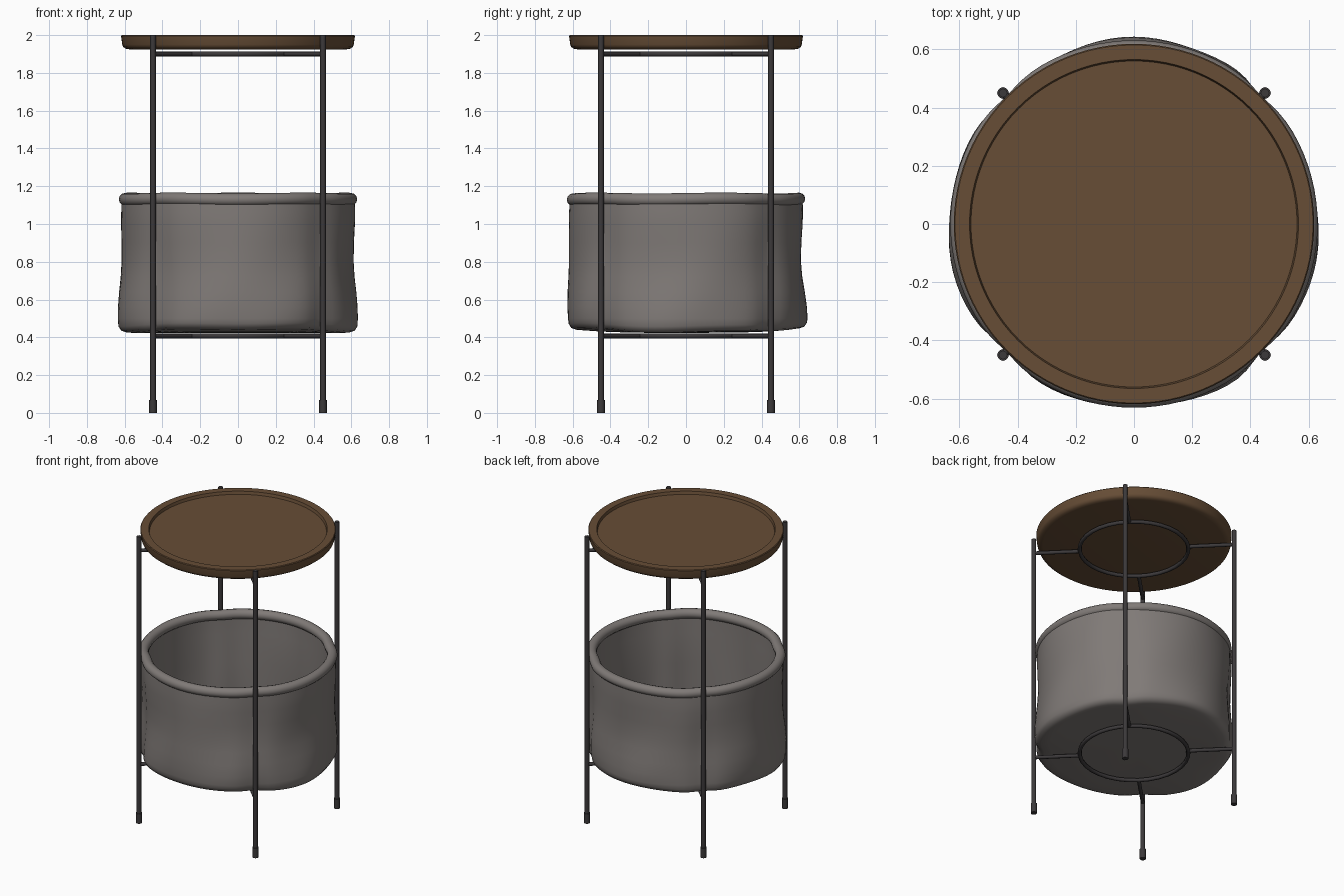
import bpy, bmesh, math
from mathutils import Vector

if "Cube" in bpy.data.objects:
    bpy.data.objects.remove(bpy.data.objects["Cube"])


def material(name, rgb):
    m = bpy.data.materials.new(name)
    m.diffuse_color = (*rgb, 1)
    m.use_nodes = True
    m.node_tree.nodes["Principled BSDF"].inputs["Base Color"].default_value = m.diffuse_color
    return m


wood = material("brown wood", (0.135, 0.075, 0.037))
metal = material("dark metal", (0.045, 0.041, 0.043))
fabric = material("grey fabric", (0.215, 0.195, 0.185))


def finish(bm, name, mat, angle=40):
    bmesh.ops.recalc_face_normals(bm, faces=bm.faces)
    me = bpy.data.meshes.new(name)
    bm.to_mesh(me)
    bm.free()
    me.materials.append(mat)
    ob = bpy.data.objects.new(name, me)
    bpy.context.collection.objects.link(ob)
    bpy.ops.object.select_all(action='DESELECT')
    ob.select_set(True)
    bpy.context.view_layer.objects.active = ob
    bpy.ops.object.shade_smooth_by_angle(angle=math.radians(angle))
    return ob


def lathe(name, profile, mat, n=64, closed=False, warp=None, angle=40):
    """Spin (radius, z) points round z; warp(a, r, z) may bend them."""
    bm = bmesh.new()
    rings = []
    for r, z in profile:
        if r == 0:
            rings.append([bm.verts.new((0, 0, z))] * n)
            continue
        ring = []
        for i in range(n):
            a = 2 * math.pi * i / n
            rr, zz = warp(a, r, z) if warp else (r, z)
            ring.append(bm.verts.new((rr * math.cos(a), rr * math.sin(a), zz)))
        rings.append(ring)
    pairs = list(zip(rings, rings[1:]))
    if closed:
        pairs.append((rings[-1], rings[0]))
    for lo, hi in pairs:
        for i in range(n):
            j = (i + 1) % n
            quad = [lo[i], lo[j], hi[j], hi[i]]
            bm.faces.new(list(dict.fromkeys(quad)))
    return finish(bm, name, mat, angle)


def rod(name, p, q, r, mat, n=12):
    p, q = Vector(p), Vector(q)
    d = q - p
    bm = bmesh.new()
    bmesh.ops.create_cone(bm, cap_ends=True, segments=n, radius1=r, radius2=r, depth=d.length)
    bm.transform(d.to_track_quat('Z', 'Y').to_matrix().to_4x4())
    bmesh.ops.translate(bm, verts=bm.verts, vec=(p + q) / 2)
    return finish(bm, name, mat)


# Tray top with a raised lip
lathe("tray_top", [(0, 1.925), (0.575, 1.925), (0.595, 1.928), (0.608, 1.938),
                   (0.613, 1.95), (0.619, 1.995), (0.615, 2.0), (0.565, 2.0),
                   (0.56, 1.98), (0, 1.98)], wood, n=96, angle=35)

# Four legs with feet, and spokes to the two support rings
C = 0.45
for sx, sy, side in ((1, -1, "front_right"), (-1, -1, "front_left"),
                     (1, 1, "back_right"), (-1, 1, "back_left")):
    rod("leg_" + side, (sx * C, sy * C, 0.03), (sx * C, sy * C, 2.0), 0.015, metal)
    rod("foot_" + side, (sx * C, sy * C, 0), (sx * C, sy * C, 0.068), 0.02, metal)
    k = 0.345 * math.sqrt(0.5)
    for z, level in ((1.9, "upper"), (0.407, "lower")):
        rod("spoke_%s_%s" % (level, side), (sx * k, sy * k, z), (sx * C, sy * C, z), 0.012, metal)

for z, level in ((1.9, "upper"), (0.407, "lower")):
    tube = [(0.345 + 0.013 * math.cos(t * math.pi / 4), z + 0.013 * math.sin(t * math.pi / 4))
            for t in range(8)]
    lathe("support_ring_" + level, tube, metal, n=32, closed=True, angle=50)


# Soft fabric basket: pressed in at the legs, gently wrinkled elsewhere
def leg_dent(a):
    d = (a % (math.pi / 2)) - math.pi / 4
    return math.exp(-(d / 0.13) ** 2)


def soft(a, r, z):
    edge = min(1, r / 0.55) ** 4
    low = max(0, min(1, (1.1 - z) / 0.6))
    wob = 0.006 * math.sin(3 * a + 7 * z) + 0.004 * math.sin(7 * a - 9 * z + 1)
    rr = r + edge * (wob * (0.25 + 0.75 * low) * (z < 1.12) - (0.008 + 0.014 * low) * leg_dent(a))
    zz = z
    if z < 0.5:
        zz += edge * (0.010 * (1 - math.cos(2 * a)) * 0.8 + 0.004 * math.sin(5 * a))
    return rr, zz


outer = [(0, 0.424), (0.3, 0.424), (0.45, 0.425), (0.54, 0.425), (0.59, 0.428), (0.617, 0.437),
         (0.631, 0.46), (0.634, 0.5), (0.634, 0.56), (0.628, 0.64), (0.619, 0.72),
         (0.614, 0.8), (0.615, 0.9), (0.619, 1.0), (0.619, 1.06), (0.617, 1.115)]
inner = [(0.59, 1.115), (0.59, 1.0), (0.585, 0.8), (0.595, 0.6), (0.595, 0.5),
         (0.57, 0.465), (0.5, 0.455), (0, 0.455)]
lathe("basket", outer + inner, fabric, n=96, warp=soft, angle=60)

# Rolled rim of the basket
roll = [(0.598 + 0.033 * math.cos(t * math.pi / 6), 1.131 + 0.033 * math.sin(t * math.pi / 6))
        for t in range(12)]
lathe("basket_rim", roll, fabric, n=96, closed=True, angle=60,
      warp=lambda a, r, z: (r - 0.01 * leg_dent(a), z + 0.002 * math.sin(5 * a)))
